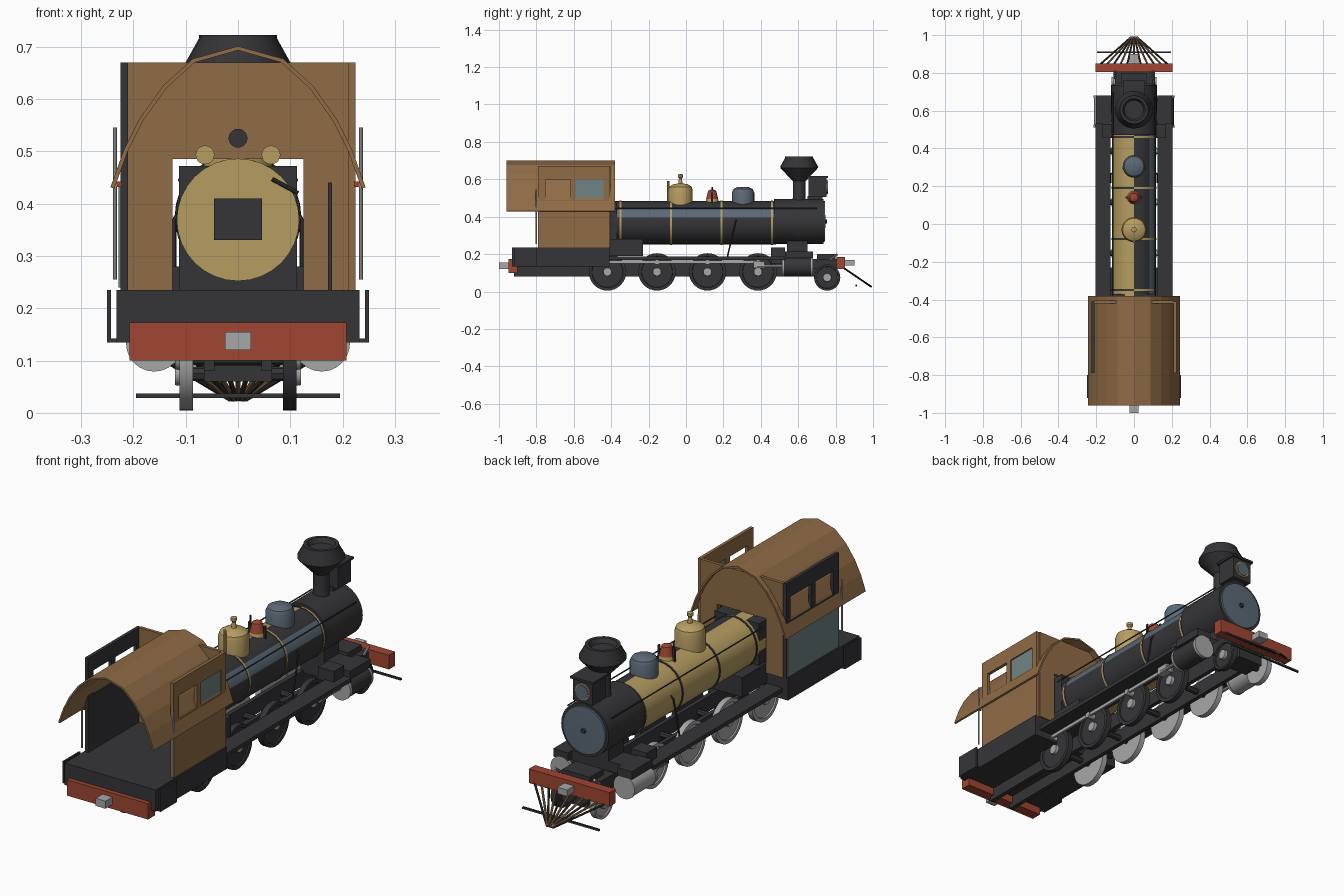
import bpy, bmesh, math
from mathutils import Vector

cube = bpy.data.objects.get("Cube")
if cube:
    bpy.data.objects.remove(cube, do_unlink=True)


def material(name, *rgb):
    m = bpy.data.materials.new(name)
    m.use_nodes = True
    color = [c ** 2.2 for c in rgb] + [1]
    m.diffuse_color = color
    m.node_tree.nodes["Principled BSDF"].inputs["Base Color"].default_value = color
    return m


DARK = material("dark_iron", .22, .22, .23)
BROWN = material("wood", .56, .42, .28)
GOLD = material("brass", .71, .61, .38)
RED = material("red_paint", .62, .28, .21)
BLUE = material("blue_steel", .36, .41, .46)
STEEL = material("steel", .65, .65, .65)
GLASS = material("glass", .44, .51, .51)
round_parts = []


def finish(name, bm, mats, pick=None):
    bmesh.ops.recalc_face_normals(bm, faces=bm.faces)
    if pick:
        for f in bm.faces:
            f.material_index = pick(f.calc_center_median())
    me = bpy.data.meshes.new(name)
    bm.to_mesh(me)
    bm.free()
    for m in mats:
        me.materials.append(m)
    ob = bpy.data.objects.new(name, me)
    bpy.context.collection.objects.link(ob)
    return ob


def boxes(name, mat, *ranges):
    """Axis-aligned blocks given as x, y and z ranges, joined in one object."""
    bm = bmesh.new()
    for spans in ranges:
        new = bmesh.ops.create_cube(bm, size=1)["verts"]
        for v in new:
            v.co = [(a + b) / 2 + c * (b - a) for c, (a, b) in zip(v.co, spans)]
    return finish(name, bm, [mat])


def lathe(name, mats, profile, origin=(0, 0, 0), axis="z", n=24, pick=None):
    """Turn (radius, height) points around an axis and cap both ends."""
    bm = bmesh.new()
    rings = []
    for r, h in profile:
        ring = []
        for i in range(n):
            t = math.tau * i / n
            a, b = r * math.cos(t), r * math.sin(t)
            co = {"x": (h, a, b), "y": (a, h, b), "z": (a, b, h)}[axis]
            ring.append(bm.verts.new(Vector(co) + Vector(origin)))
        rings.append(ring)
    for low, high in zip(rings, rings[1:]):
        for i in range(n):
            j = (i + 1) % n
            bm.faces.new((low[i], low[j], high[j], high[i]))
    bm.faces.new(rings[0])
    bm.faces.new(rings[-1])
    ob = finish(name, bm, mats, pick)
    round_parts.append(ob)
    return ob


def rod(name, mat, start, end, r=.004):
    d = Vector(end) - Vector(start)
    ob = lathe(name, [mat], [(r, 0), (r, d.length)], n=8)
    ob.location = start
    ob.rotation_euler = d.to_track_quat("Z", "Y").to_euler()
    return ob


def span(s, a, b):
    return tuple(sorted((s * a, s * b)))


# Chassis, buffer beams and couplers
boxes("frame_rails", DARK, *[(span(s, .045, .065), (-.92, .81), (.08, .15)) for s in (1, -1)])
boxes("cab_floor", DARK, ((-.232, .232), (-.93, -.41), (.135, .235)))
boxes("rear_beam", RED, ((-.207, .207), (-.95, -.9), (.1, .173)))
boxes("front_beam", RED, ((-.205, .205), (.805, .85), (.12, .185)))
boxes("couplers", STEEL, ((-.025, .025), (-1, -.95), (.12, .155)),
      ((-.025, .025), (.85, .9), (.138, .168)))
boxes("front_deck", DARK, ((-.1, .1), (.66, .81), (.12, .175)),
      ((-.07, .07), (.7, .8), (.17, .2)))
boxes("front_truck", DARK, ((-.065, .065), (.7, .81), (.06, .1)))
boxes("firebox", DARK, ((-.113, .113), (-.44, -.37), (.235, .472)),
      ((-.125, .125), (-.41, -.23), (.19, .28)))
boxes("smokebox_saddle", DARK, ((-.06, .06), (.54, .65), (.14, .29)),
      ((-.16, .16), (.54, .65), (.17, .215)))

# Boiler, split into a painted half and a brass half


def boiler_color(c):
    if c.x < -.001:
        return 1
    angle = math.degrees(math.atan2(c.z - .367, c.x))
    return 2 if c.x > .01 and 15 < angle < 45 else 0


lathe("boiler", [DARK, GOLD, BLUE], [(.116, -.43), (.116, .48)], (0, 0, .367), "y",
      pick=boiler_color)
for y in (-.35, -.08, .19, .46):
    lathe("boiler_band", [GOLD, DARK], [(.119, y - .005), (.119, y + .005)],
          (0, 0, .367), "y", pick=lambda c: int(c.x < 0))
lathe("backhead", [GOLD], [(.117, -.455), (.117, -.44)], (0, 0, .369), "y", 32)
boxes("fire_door", DARK, ((-.046, .046), (-.465, -.45), (.33, .41)))
rod("regulator_lever", DARK, (.065, -.465, .447), (.115, -.465, .42))
lathe("smokebox", [DARK], [(.12, .47), (.121, .735)], (0, 0, .375), "y", 32)
lathe("smokebox_door", [BLUE], [(.11, .73), (.108, .742), (.02, .745)], (0, 0, .375), "y", 32)
lathe("door_knob", [DARK], [(.013, .74), (.01, .753)], (0, 0, .375), "y", 12)

# Chimney and lantern
lathe("chimney", [DARK], [(.04, .47), (.034, .5), (.034, .59), (.1, .66), (.1, .67),
                          (.075, .715), (.075, .722), (.06, .722), (.05, .7)], (0, .605, 0))
boxes("lantern", DARK, ((-.05, .05), (.655, .75), (.505, .61)),
      ((-.058, .058), (.645, .76), (.607, .617)), ((-.03, .03), (.65, .73), (.48, .51)))
lathe("lantern_rim", [GOLD], [(.038, .745), (.038, .756)], (0, 0, .557), "y")
lathe("lantern_lens", [BLUE], [(.032, .75), (.032, .759)], (0, 0, .557), "y")

# Domes, bell and pipes on the boiler
lathe("steam_dome", [GOLD], [(.066, .46), (.066, .54), (.06, .56), (.04, .573), (.011, .578),
                             (.008, .605), (.014, .612), (.014, .624), (.006, .628)], (0, -.03, 0))
lathe("sand_dome", [BLUE], [(.06, .455), (.06, .53), (.052, .547), (.032, .558), (.008, .56)],
      (0, .305, 0))
lathe("bell", [RED, GOLD], [(.036, .475), (.032, .495), (.022, .538), (.008, .545)], (0, .14, 0),
      pick=lambda c: int(c.z < .49))
boxes("bell_frame", DARK, *[(span(s, .036, .044), (.135, .145), (.46, .53)) for s in (1, -1)])
rod("whistle", GOLD, (0, -.095, .48), (0, -.095, .59), .007)
rod("bell_post", DARK, (-.035, .14, .48), (-.035, .14, .56))

# Running gear and boards, repeated on both sides
for s in (1, -1):
    wheel, bar = (DARK, STEEL) if s > 0 else (STEEL, DARK)
    side = "left_" if s > 0 else "right_"
    for y, r in [(-.42, .1), (-.155, .1), (.115, .1), (.385, .1), (.755, .07)]:
        rim = [(r, .086), (r, .112), (r * .84, .112), (r * .82, .106), (r * .25, .106)]
        lathe(side + "wheel", [wheel], [(a, s * h) for a, h in rim], (0, y, r + .005), "x", 32)
        lathe(side + "hub", [STEEL], [(.024, s * .1), (.022, s * .12)], (0, y, r + .005), "x", 16)
        if r > .08:
            lathe(side + "crank_pin", [bar], [(.014, s * .1), (.014, s * .142)],
                  (0, y, .157), "x", 12)
    boxes(side + "side_rod", bar, (span(s, .128, .138), (-.42, .4), (.15, .165)),
          (span(s, .13, .165), (.36, .42), (.125, .16)))
    rod(side + "piston_rod", STEEL, (s * .16, .38, .135), (s * .16, .53, .135), .008)
    boxes(side + "running_board", DARK, (span(s, .125, .205), (-.41, .53), (.168, .186)))
    lathe(side + "cylinder", [DARK if s > 0 else STEEL], [(.052, .52), (.052, .67)],
          (s * .16, 0, .133), "y")
    for y in (.512, .668):
        lathe(side + "cylinder_cap", [STEEL], [(.054, y), (.054, y + .012)],
              (s * .16, 0, .133), "y")
    boxes(side + "steam_chest", DARK, (span(s, .125, .2), (.53, .68), (.178, .215)),
          (span(s, .09, .17), (.455, .53), (.15, .235)))
    rod(side + "handrail", DARK, (s * .112, -.4, .445), (s * .112, .7, .445), .003)
    rod(side + "deck_brace", STEEL, (s * .1, .77, .17), (s * .1, .81, .2), .006)
    rod(side + "sand_pipe", DARK, (s * .05, .3, .475), (s * .122, .265, .37))
    rod(side + "sand_pipe_lower", DARK, (s * .122, .265, .37), (s * .122, .22, .18))

for y, r in [(-.42, .1), (-.155, .1), (.115, .1), (.385, .1), (.755, .07)]:
    rod("axle", DARK, (-.1, y, r + .005), (.1, y, r + .005), .014)

# Pilot: bars fanning back from its nose
for i in range(-5, 6):
    rod("pilot_bar", DARK if i % 2 else BROWN, (i * .037, .84, .128), (i * .003, .99, .026), .005)
boxes("pilot_crossbar", DARK, ((-.195, .195), (.905, .913), (.028, .037)))

# Cab side walls with two windows each
for s in (1, -1):
    side = "left_" if s > 0 else "right_"
    skin = BROWN if s > 0 else DARK
    x = span(s, .21, .225)
    boxes(side + "cab_wall", skin, (x, (-.79, -.41), (.235, .49)), (x, (-.79, -.41), (.6, .67)),
          *[(x, y, (.49, .6)) for y in ((-.79, -.75), (-.62, -.59), (-.44, -.41))])
    if s > 0:
        boxes(side + "cab_window", GLASS, (span(s, .214, .219), (-.59, -.44), (.49, .6)))
    else:
        boxes(side + "cab_panel", GLASS, (span(s, .224, .228), (-.785, -.415), (.24, .44)))
    rod(side + "grab_rail", STEEL, (s * .235, -.8, .255), (s * .235, -.8, .545))
    boxes(side + "grab_bracket", RED, (span(s, .222, .236), (-.803, -.797), (.432, .442)))
    boxes(side + "step_plate", DARK, (span(s, .243, .25), (-.92, -.8), (.135, .235)),
          (span(s, .225, .25), (-.92, -.8), (.135, .142)))

# Cab front wall around the boiler, and its fittings
boxes("cab_front", BROWN, ((-.21, .21), (-.42, -.405), (.485, .67)),
      *[(span(s, .125, .21), (-.42, -.405), (.235, .485)) for s in (1, -1)])
for x, z, m in [(.063, .493, GOLD), (-.063, .493, GOLD), (0, .525, DARK)]:
    lathe("gauge", [m], [(.018, -.445), (.018, -.415)], (x, 0, z), "y", 20)
boxes("brake_lever", DARK, ((.172, .18), (-.52, -.505), (.235, .44)))

# Arched cab roof
half = [(.24, .43), (.215, .5), (.185, .56), (.14, .623), (.085, .673)]
arch = [(-x, z) for x, z in half] + [(0, .697)] + half[::-1]
bm = bmesh.new()
rows = [[bm.verts.new((x, y, z)) for x, z in arch] for y in (-.96, -.38)]
for i in range(len(arch) - 1):
    bm.faces.new((rows[0][i], rows[1][i], rows[1][i + 1], rows[0][i + 1]))
roof = finish("cab_roof", bm, [BROWN])
solid = roof.modifiers.new("thickness", "SOLIDIFY")
solid.thickness = .008
solid.offset = 0

# Soft shading on the turned parts
bpy.ops.object.select_all(action="DESELECT")
for ob in round_parts:
    ob.select_set(True)
bpy.context.view_layer.objects.active = round_parts[0]
bpy.ops.object.shade_smooth_by_angle(angle=math.radians(32))
